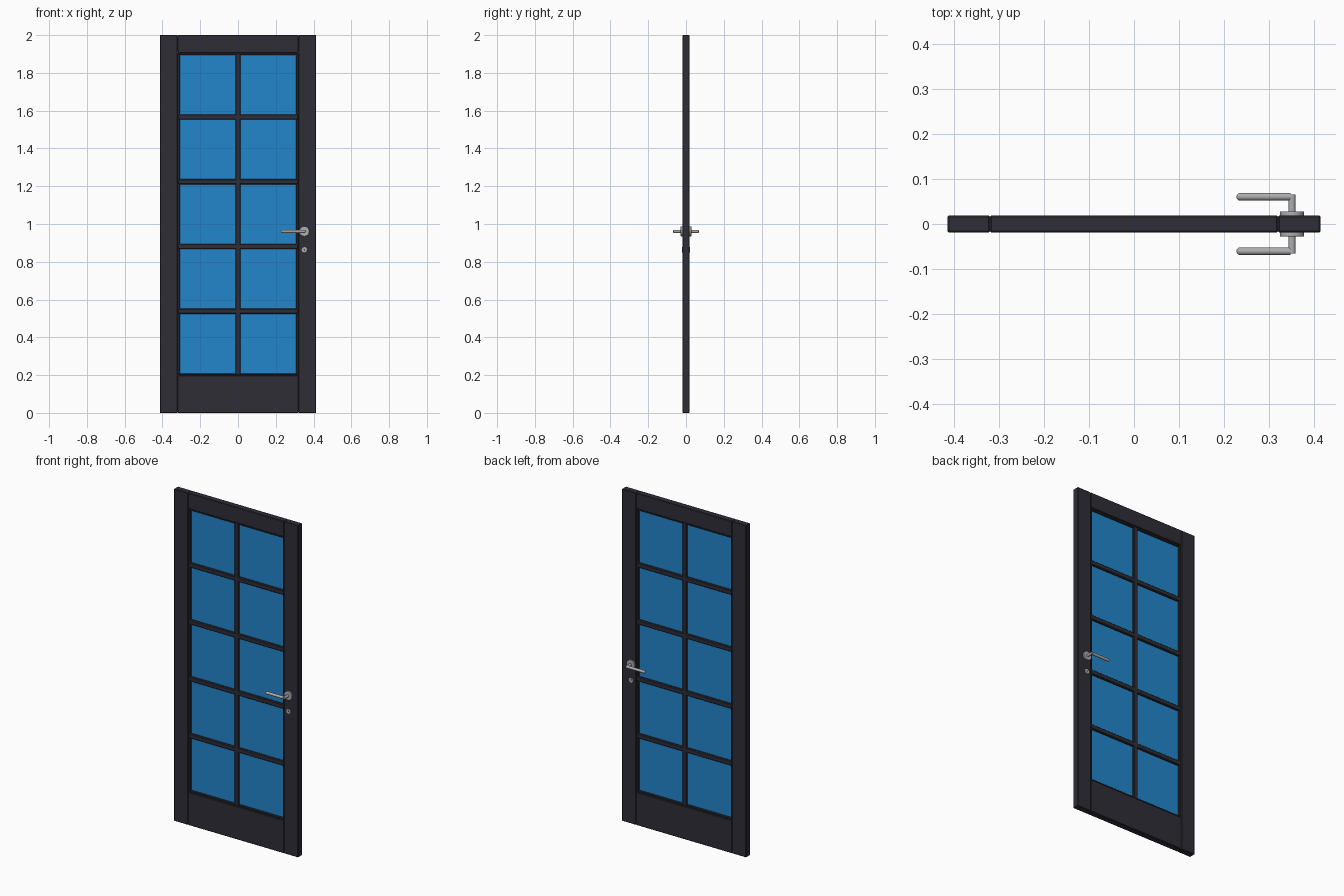
import bpy, math
from mathutils import Vector

if "Cube" in bpy.data.objects:
    bpy.data.objects.remove(bpy.data.objects["Cube"])


def material(name, rgb):
    m = bpy.data.materials.new(name)
    m.diffuse_color = (*rgb, 1)
    m.use_nodes = True
    m.node_tree.nodes["Principled BSDF"].inputs["Base Color"].default_value = m.diffuse_color
    return m


PAINT = material("dark_paint", (0.028, 0.027, 0.037))
GLASS = material("blue_glass", (0.016, 0.24, 0.60))
METAL = material("brushed_metal", (0.42, 0.42, 0.44))
BLACK = material("keyhole_black", (0.01, 0.01, 0.01))


def box(name, x0, x1, y0, y1, z0, z1, mat, bevel=0.0):
    bpy.ops.mesh.primitive_cube_add(
        size=1, location=((x0 + x1) / 2, (y0 + y1) / 2, (z0 + z1) / 2))
    ob = bpy.context.object
    ob.name = name
    ob.scale = (x1 - x0, y1 - y0, z1 - z0)
    bpy.ops.object.transform_apply(location=False, rotation=False, scale=True)
    ob.data.materials.append(mat)
    if bevel:
        b = ob.modifiers.new("bevel", 'BEVEL')
        b.width = bevel
        b.segments = 1
    return ob


def rod(name, a, b, r, mat, bevel=0.0, verts=32):
    a, b = Vector(a), Vector(b)
    d = b - a
    bpy.ops.mesh.primitive_cylinder_add(
        vertices=verts, radius=r, depth=d.length, location=(a + b) / 2,
        rotation=d.to_track_quat('Z', 'Y').to_euler())
    ob = bpy.context.object
    ob.name = name
    ob.data.materials.append(mat)
    bpy.ops.object.shade_smooth_by_angle(angle=math.radians(35))
    if bevel:
        m = ob.modifiers.new("bevel", 'BEVEL')
        m.width = bevel
        m.segments = 3
    return ob


W, T, IN = 0.414, 0.019, 0.32          # half width, half thickness, stile inner edge
Z_LOW, Z_HIGH = 0.199, 1.905           # opening between the rails
PANE_LOW, PANE_HIGH, GAP = 0.209, 1.895, 0.028

# Stiles and rails
box("left_stile", -W, -IN, -T, T, 0, 2, PAINT, 0.003)
box("right_stile", IN, W, -T, T, 0, 2, PAINT, 0.003)
box("top_rail", -IN, IN, -T, T, Z_HIGH, 2, PAINT, 0.003)
box("bottom_rail", -IN, IN, -T, T, 0, Z_LOW, PAINT, 0.003)

# Glass sheet
box("glass", -IN, IN, -0.004, 0.004, Z_LOW, Z_HIGH, GLASS)

# Beads round the opening
D = 0.014
for s, side in ((-1, "left"), (1, "right")):
    xs = sorted((s * IN, s * 0.308))
    box(side + "_bead", *xs, -D, D, Z_LOW, Z_HIGH, PAINT, 0.003)
box("top_bead", -IN, IN, -D, D, PANE_HIGH, Z_HIGH, PAINT, 0.003)
box("bottom_bead", -IN, IN, -D, D, Z_LOW, PANE_LOW, PAINT, 0.003)

# Glazing bars
M = 0.016
box("vertical_bar", -GAP / 2, GAP / 2, -M, M, Z_LOW, Z_HIGH, PAINT, 0.004)
pitch = (PANE_HIGH - PANE_LOW + GAP) / 5
for i in range(1, 5):
    z = PANE_LOW + i * pitch - GAP / 2
    box(f"horizontal_bar_{i}", -IN, IN, -M, M, z - GAP / 2, z + GAP / 2, PAINT, 0.004)

# Lever handles and keyhole plates on both faces
HX, HZ, KZ = 0.351, 0.961, 0.864
for s, side in ((-1, "front"), (1, "back")):
    rod(side + "_rose", (HX, s * (T - 0.002), HZ), (HX, s * 0.028, HZ), 0.027, METAL, 0.002)
    rod(side + "_neck", (HX, s * 0.024, HZ), (HX, s * 0.066, HZ), 0.008, METAL, 0.002)
    rod(side + "_lever", (HX - 0.003, s * 0.0605, HZ), (0.236, s * 0.0605, HZ), 0.0085, METAL)
    bpy.ops.mesh.primitive_uv_sphere_add(
        segments=24, ring_count=12, radius=0.0085, location=(0.236, s * 0.0605, HZ))
    tip = bpy.context.object
    tip.name = side + "_lever_tip"
    tip.data.materials.append(METAL)
    bpy.ops.object.shade_smooth()
    rod(side + "_keyhole_plate", (HX, s * (T - 0.002), KZ), (HX, s * 0.022, KZ), 0.0145, METAL, 0.001)
    rod(side + "_keyhole", (HX, s * 0.020, KZ + 0.002), (HX, s * 0.0223, KZ + 0.002), 0.003, BLACK, verts=16)
    box(side + "_keyhole_slot", HX - 0.0015, HX + 0.0015,
        *sorted((s * 0.020, s * 0.0223)), KZ - 0.007, KZ, BLACK)
